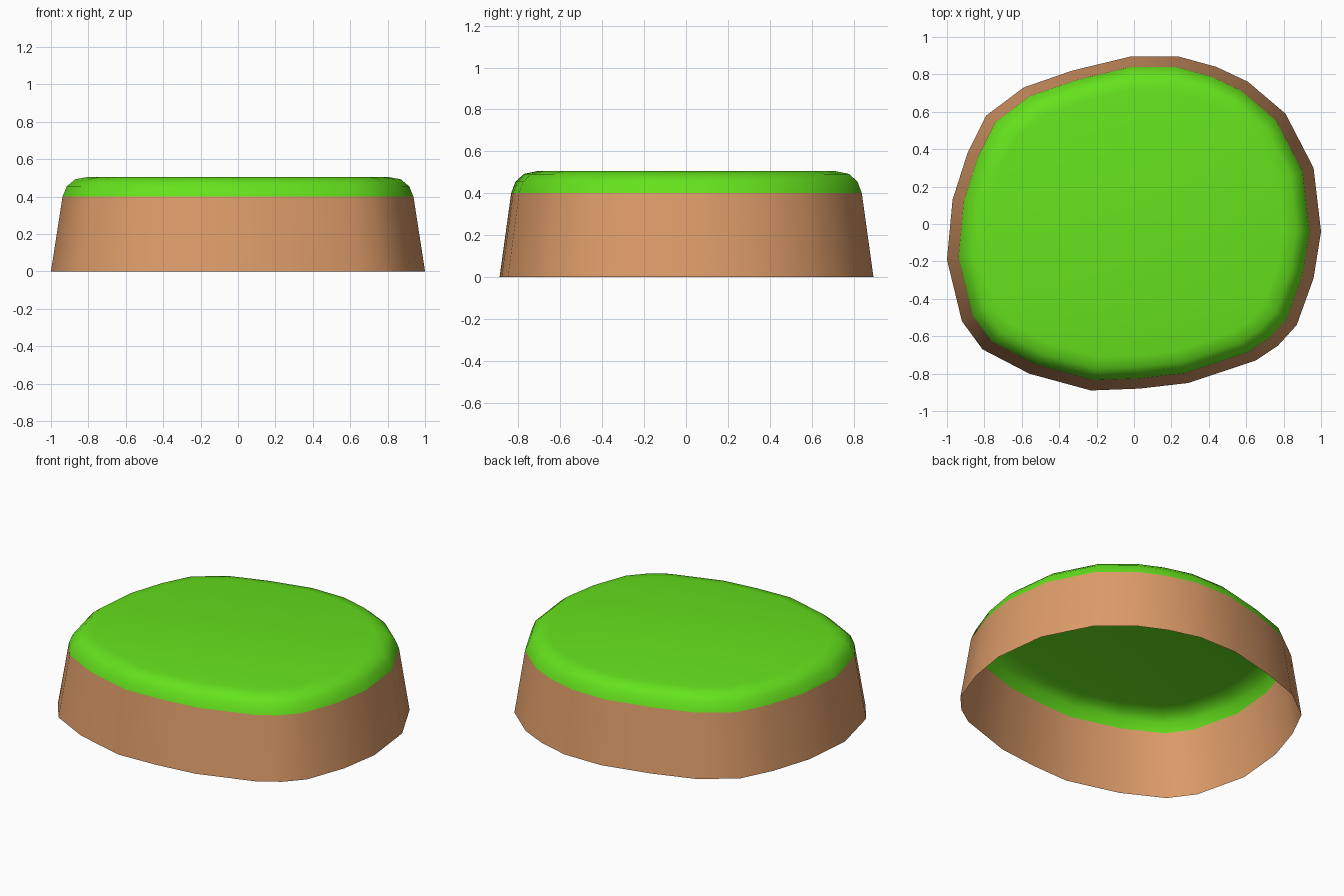
import bpy, bmesh

if "Cube" in bpy.data.objects:
    bpy.data.objects.remove(bpy.data.objects["Cube"])

# Irregular rounded outline of the base, counter-clockwise from the right
OUTLINE = [(1.0, -.04), (.96, .30), (.81, .59), (.61, .76), (.44, .84), (.24, .895),
           (-.02, .895), (-.33, .82), (-.59, .73), (-.79, .58), (-.89, .38), (-.97, .13),
           (-1.0, -.19), (-.92, -.52), (-.81, -.67), (-.56, -.80), (-.23, -.89),
           (.03, -.88), (.29, -.85), (.65, -.73), (.77, -.65), (.87, -.54), (.96, -.29)]


def material(name, color):
    mat = bpy.data.materials.new(name)
    mat.diffuse_color = (*color, 1)
    mat.use_nodes = True
    mat.node_tree.nodes["Principled BSDF"].inputs["Base Color"].default_value = mat.diffuse_color
    return mat


def stacked_rings(name, levels, mat, cap=False):
    """Loft scaled copies of the outline; levels are (scale, z)."""
    bm = bmesh.new()
    rings = [[bm.verts.new((x * s, y * s, z)) for x, y in OUTLINE] for s, z in levels]
    n = len(OUTLINE)
    for low, high in zip(rings, rings[1:]):
        for i in range(n):
            j = (i + 1) % n
            bm.faces.new((low[i], low[j], high[j], high[i]))
    if cap:
        bm.faces.new(rings[-1])
    for f in bm.faces:
        f.smooth = True
    mesh = bpy.data.meshes.new(name)
    bm.to_mesh(mesh)
    bm.free()
    mesh.materials.append(mat)
    obj = bpy.data.objects.new(name, mesh)
    bpy.context.collection.objects.link(obj)
    return obj


# Open-bottomed tapered earth wall
stacked_rings("soil_wall", [(1, 0), (.938, .4)], material("soil", (.72, .33, .14)))

# Grass cap with a rounded shoulder and flat top
stacked_rings("grass_top", [(.938, .4), (.915, .455), (.87, .492), (.80, .505)],
              material("grass", (.13, .76, .012)), cap=True)
